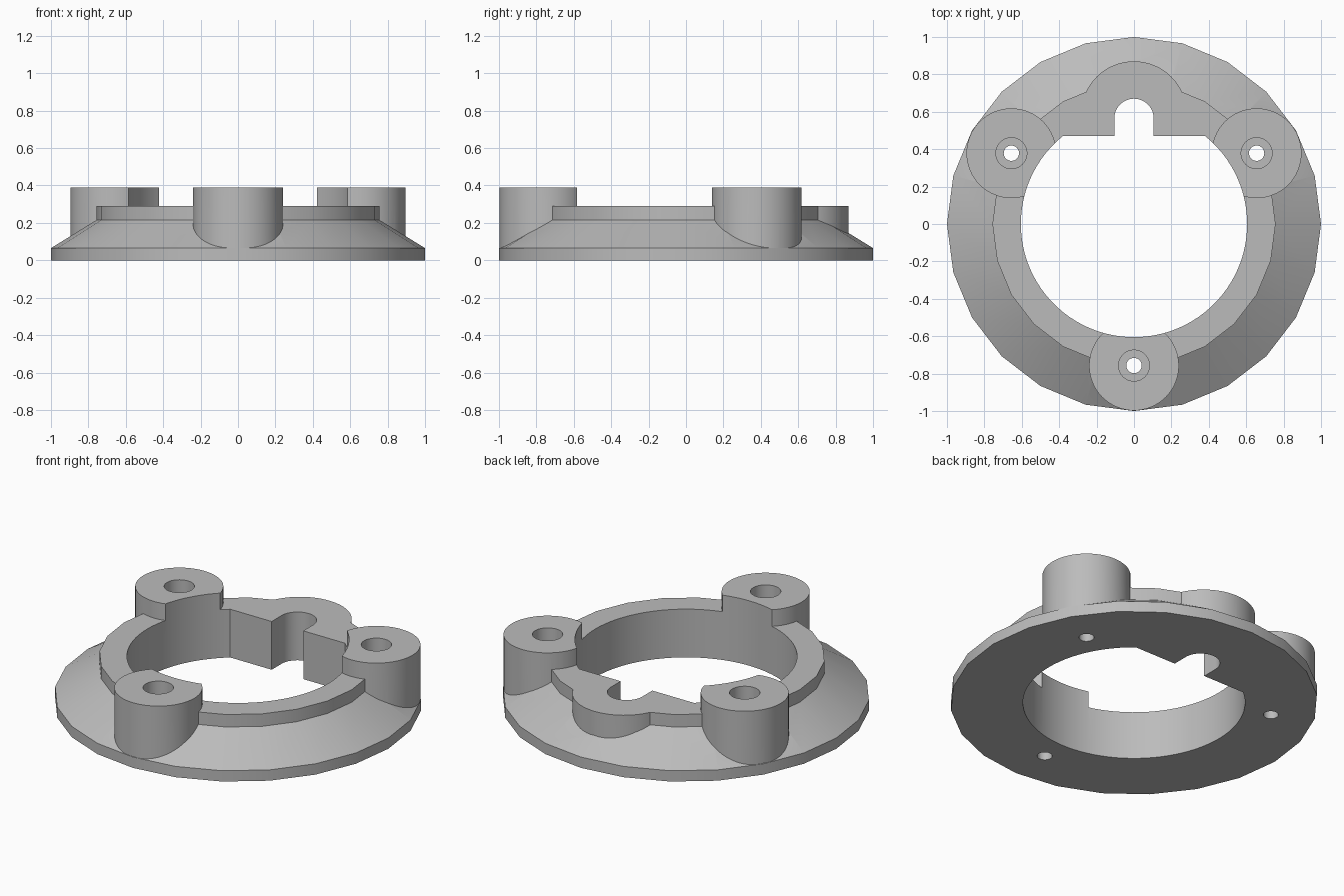
import bpy
import bmesh
import math

cube = bpy.data.objects.get("Cube")
if cube:
    bpy.data.objects.remove(cube, do_unlink=True)

grey = bpy.data.materials.new("plain grey")
grey.use_nodes = True
grey.diffuse_color = (0.5, 0.5, 0.5, 1)
grey.node_tree.nodes["Principled BSDF"].inputs["Base Color"].default_value = grey.diffuse_color

TOP, BOSS_TOP = 0.29, 0.39
BOSS_RADIUS, BOSS_DISTANCE = 0.24, 0.757
CHORD_Y = 0.47


def stack(name, rings, sides, x=0, y=0):
    """Solid of stacked (radius, z) rings around a vertical axis."""
    bm = bmesh.new()
    loops = []
    for r, z in rings:
        angles = [math.tau * i / sides for i in range(sides)]
        loops.append([bm.verts.new((x + r * math.cos(a), y + r * math.sin(a), z)) for a in angles])
    for low, high in zip(loops, loops[1:]):
        for i in range(sides):
            j = (i + 1) % sides
            bm.faces.new((low[i], low[j], high[j], high[i]))
    bm.faces.new(loops[0][::-1])
    bm.faces.new(loops[-1])
    return finish(name, bm)


def prism(name, outline, z0, z1):
    """Solid extruded from a counter-clockwise outline."""
    bm = bmesh.new()
    face = bm.faces.new([bm.verts.new((x, y, z0)) for x, y in outline])
    up = bmesh.ops.extrude_face_region(bm, geom=[face])
    for v in up["geom"]:
        if isinstance(v, bmesh.types.BMVert):
            v.co.z = z1
    bmesh.ops.recalc_face_normals(bm, faces=bm.faces)
    return finish(name, bm)


def finish(name, bm):
    mesh = bpy.data.meshes.new(name)
    bm.to_mesh(mesh)
    bm.free()
    mesh.materials.append(grey)
    obj = bpy.data.objects.new(name, mesh)
    bpy.context.collection.objects.link(obj)
    return obj


def combine(target, tool, operation):
    """Apply a boolean and discard the tool."""
    mod = target.modifiers.new(operation, "BOOLEAN")
    mod.operation, mod.object, mod.solver = operation, tool, "EXACT"
    bpy.context.view_layer.objects.active = target
    bpy.ops.object.modifier_apply(modifier=mod.name)
    bpy.data.objects.remove(tool, do_unlink=True)


# Flange with a sloped shoulder and raised collar
body = stack("mounting_ring", [(1, 0), (1, 0.065), (0.757, 0.215), (0.757, TOP)], 24)

# Rounded lobe at the back, and three screw bosses
combine(body, stack("back_lobe", [(0.282, 0.03), (0.282, TOP)], 64, 0, 0.588), "UNION")
centres = [(BOSS_DISTANCE * math.cos(math.radians(a)), BOSS_DISTANCE * math.sin(math.radians(a)))
           for a in (30, 150, 270)]
for x, y in centres:
    combine(body, stack("screw_boss", [(BOSS_RADIUS, 0.03), (BOSS_RADIUS, BOSS_TOP)], 64, x, y), "UNION")

# Central bore with one flat side
half = math.asin(CHORD_Y / 0.605)
start, sweep = math.pi - half, math.pi + 2 * half
bore = [(0.605 * math.cos(start + sweep * i / 72), 0.605 * math.sin(start + sweep * i / 72))
        for i in range(73)]
combine(body, prism("bore_cutter", bore, -0.1, 0.6), "DIFFERENCE")

# Round-ended slot in the flat side
slot = [(-0.105, 0.3), (0.105, 0.3)]
slot += [(0.105 * math.cos(math.pi * i / 24), 0.565 + 0.105 * math.sin(math.pi * i / 24))
         for i in range(25)]
combine(body, prism("slot_cutter", slot, -0.1, 0.6), "DIFFERENCE")

# Counterbored screw holes
for x, y in centres:
    hole = stack("hole_cutter", [(0.041, -0.1), (0.041, 0.12), (0.083, 0.12), (0.083, 0.6)], 32, x, y)
    combine(body, hole, "DIFFERENCE")

# Smooth walls, sharp rims
bpy.ops.object.select_all(action="DESELECT")
body.select_set(True)
bpy.context.view_layer.objects.active = body
bpy.ops.object.shade_smooth_by_angle(angle=math.radians(22))
